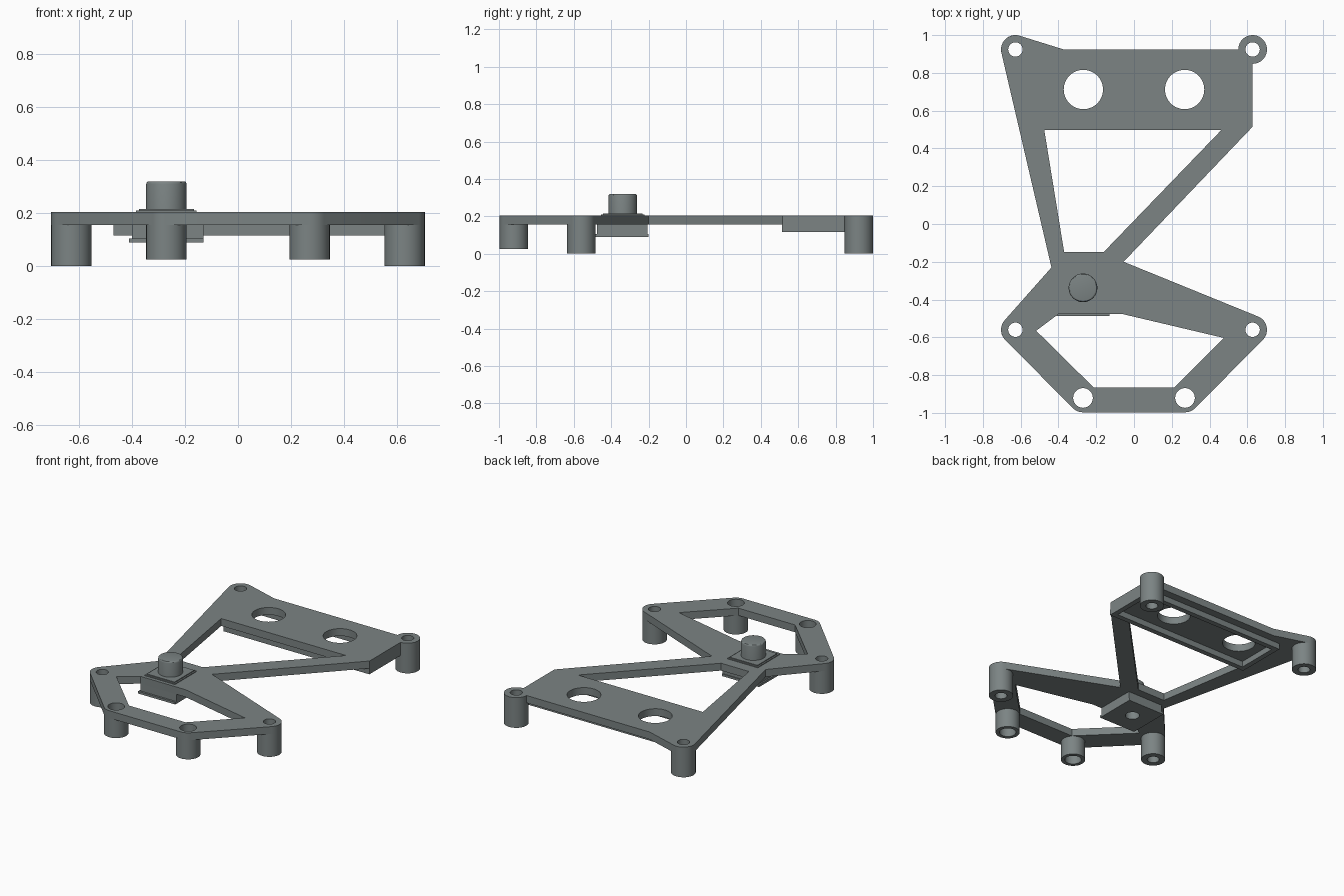
import bpy, bmesh, math

if "Cube" in bpy.data.objects:
    bpy.data.objects.remove(bpy.data.objects["Cube"])

grey = bpy.data.materials.new("slate_grey")
grey.diffuse_color = (0.2, 0.23, 0.23, 1)
grey.use_nodes = True
grey.node_tree.nodes["Principled BSDF"].inputs["Base Color"].default_value = grey.diffuse_color


def arc(cx, cy, r, a0, a1, n=12):
    return [(cx + r * math.cos(math.radians(a0 + (a1 - a0) * i / n)),
             cy + r * math.sin(math.radians(a0 + (a1 - a0) * i / n))) for i in range(n + 1)]


def circle(cx, cy, r, n=40):
    return arc(cx, cy, r, 0, 360, n)[:-1]


def rect(x0, x1, y0, y1):
    return [(x0, y0), (x1, y0), (x1, y1), (x0, y1)]


def finish(ob):
    ob.data.materials.clear()
    ob.data.materials.append(grey)
    bpy.context.view_layer.objects.active = ob
    ob.select_set(True)
    bpy.ops.object.shade_smooth_by_angle(angle=math.radians(30))
    ob.select_set(False)


def slab(name, loops, z0, z1):
    """Extruded flat shape: first loop is the outline, the others are holes."""
    cu = bpy.data.curves.new(name, 'CURVE')
    cu.dimensions = '2D'
    cu.fill_mode = 'BOTH'
    cu.extrude = (z1 - z0) / 2
    for pts in loops:
        sp = cu.splines.new('POLY')
        sp.points.add(len(pts) - 1)
        for p, (x, y) in zip(sp.points, pts):
            p.co = (x, y, 0, 1)
        sp.use_cyclic_u = True
    tmp = bpy.data.objects.new(name + "_curve", cu)
    bpy.context.collection.objects.link(tmp)
    dg = bpy.context.evaluated_depsgraph_get()
    me = bpy.data.meshes.new_from_object(tmp.evaluated_get(dg))
    bpy.data.objects.remove(tmp)
    bm = bmesh.new()
    bm.from_mesh(me)
    bmesh.ops.translate(bm, verts=bm.verts, vec=(0, 0, (z0 + z1) / 2))
    bmesh.ops.remove_doubles(bm, verts=bm.verts, dist=1e-5)
    bmesh.ops.recalc_face_normals(bm, faces=bm.faces)
    bm.to_mesh(me)
    bm.free()
    ob = bpy.data.objects.new(name, me)
    bpy.context.collection.objects.link(ob)
    finish(ob)
    return ob


R = 0.076
BOTTOM, TOP = 0.155, 0.205
# leg: x, y, hole radius, foot height
legs = [(sx * x, y, h, z) for sx in (-1, 1)
        for x, y, h, z in ((0.628, 0.924, 0.038, 0), (0.628, -0.56, 0.038, 0),
                           (0.27, -0.921, 0.052, 0.025))]

# frame plate with rounded leg hubs
outline = (arc(-0.628, 0.924, R, 193, 73)
           + [(-0.375, 0.925)]
           + arc(0.628, 0.924, R, 180, -90, 30)
           + [(0.628, 0.515), (-0.055, -0.2)]
           + arc(0.628, -0.56, R, 67, -45)
           + arc(0.27, -0.921, R, -45, -90, 6)
           + arc(-0.27, -0.921, R, -90, -135, 6)
           + arc(-0.628, -0.56, R, -135, -222)
           + [(-0.437, -0.23)])
rear_opening = [(-0.475, 0.498), (0.463, 0.498), (-0.16, -0.148), (-0.37, -0.148)]
front_opening = [(-0.40, -0.477), (-0.06, -0.477), (0.475, -0.603),
                 (0.213, -0.866), (-0.213, -0.866), (-0.518, -0.565)]
sensor_holes = [circle(x, 0.712, 0.104, 64) for x in (-0.268, 0.268)]
slab("frame_plate", [outline, rear_opening, front_opening] + sensor_holes
     + [circle(x, y, h) for x, y, h, z in legs], BOTTOM, TOP)

# hollow standoff legs
for x, y, h, z in legs:
    slab("standoff_leg", [circle(x, y, R), circle(x, y, h)], z, BOTTOM)

# rectangular rim under the rear panel
slab("rear_rim", [rect(-0.47, 0.628, 0.513, 0.87),
                  rect(-0.435, 0.593, 0.548, 0.835)], 0.115, BOTTOM)

# button housing: block below, lip plate, collar above
CX, CY = -0.27, -0.338
slab("housing_block", [rect(CX - .13, CX + .14, -0.475, -0.205),
                       circle(CX, CY, 0.045)], 0.105, BOTTOM)
slab("housing_base", [rect(CX - .14, CX + .14, -0.488, -0.2),
                      circle(CX, CY, 0.045)], 0.09, 0.105)
slab("collar", [rect(CX - .114, CX + .114, CY - .116, CY + .116)], TOP, 0.21)
slab("collar_step", [rect(CX - .104, CX + .104, CY - .106, CY + .106)], 0.21, 0.216)

# round push button with softened top edge
bm = bmesh.new()
bmesh.ops.create_cone(bm, cap_ends=True, segments=48, radius1=R, radius2=R, depth=0.17)
bmesh.ops.translate(bm, verts=bm.verts, vec=(CX, CY, 0.235))
rim = [e for e in bm.edges if all(v.co.z > 0.3 for v in e.verts)]
bmesh.ops.bevel(bm, geom=rim, offset=0.01, segments=3, profile=0.5, affect='EDGES')
me = bpy.data.meshes.new("push_button")
bm.to_mesh(me)
bm.free()
button = bpy.data.objects.new("push_button", me)
bpy.context.collection.objects.link(button)
finish(button)
